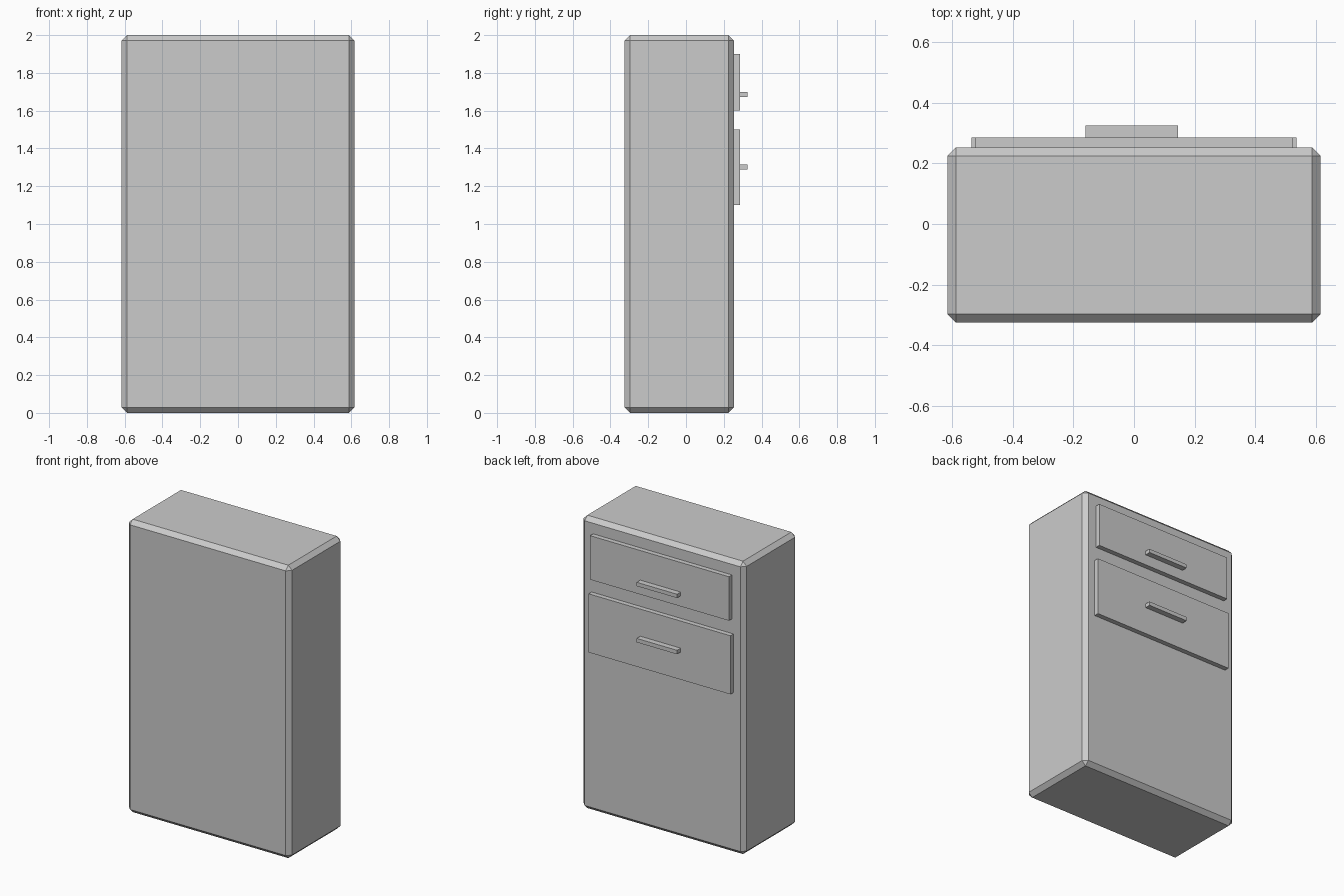
import bpy

if "Cube" in bpy.data.objects:
    bpy.data.objects.remove(bpy.data.objects["Cube"])


def box(name, x, y, z, bevel=0):
    """Box from (min, max) ranges, with an optional flat chamfer."""
    size = [r[1] - r[0] for r in (x, y, z)]
    mid = [(r[0] + r[1]) / 2 for r in (x, y, z)]
    bpy.ops.mesh.primitive_cube_add(size=1, location=mid)
    ob = bpy.context.object
    ob.name = name
    ob.scale = size
    bpy.ops.object.transform_apply(location=False, rotation=False, scale=True)
    if bevel:
        mod = ob.modifiers.new("chamfer", 'BEVEL')
        mod.width = bevel
        mod.segments = 1
    return ob


# Cabinet body with chamfered edges
BACK = 0.253
box("cabinet_body", (-0.616, 0.616), (-0.325, BACK), (0, 2), 0.028)

# Drawer fronts with handles: name, half width, z range, handle z range
drawers = [
    ("upper", 0.525, (1.60, 1.90), (1.672, 1.698)),
    ("lower", 0.536, (1.10, 1.50), (1.288, 1.315)),
]
for name, half, z, handle_z in drawers:
    box(name + "_drawer_front", (-half, half), (BACK - 0.003, 0.286), z)
    box(name + "_drawer_handle", (-0.16, 0.145), (0.283, 0.325), handle_z)
